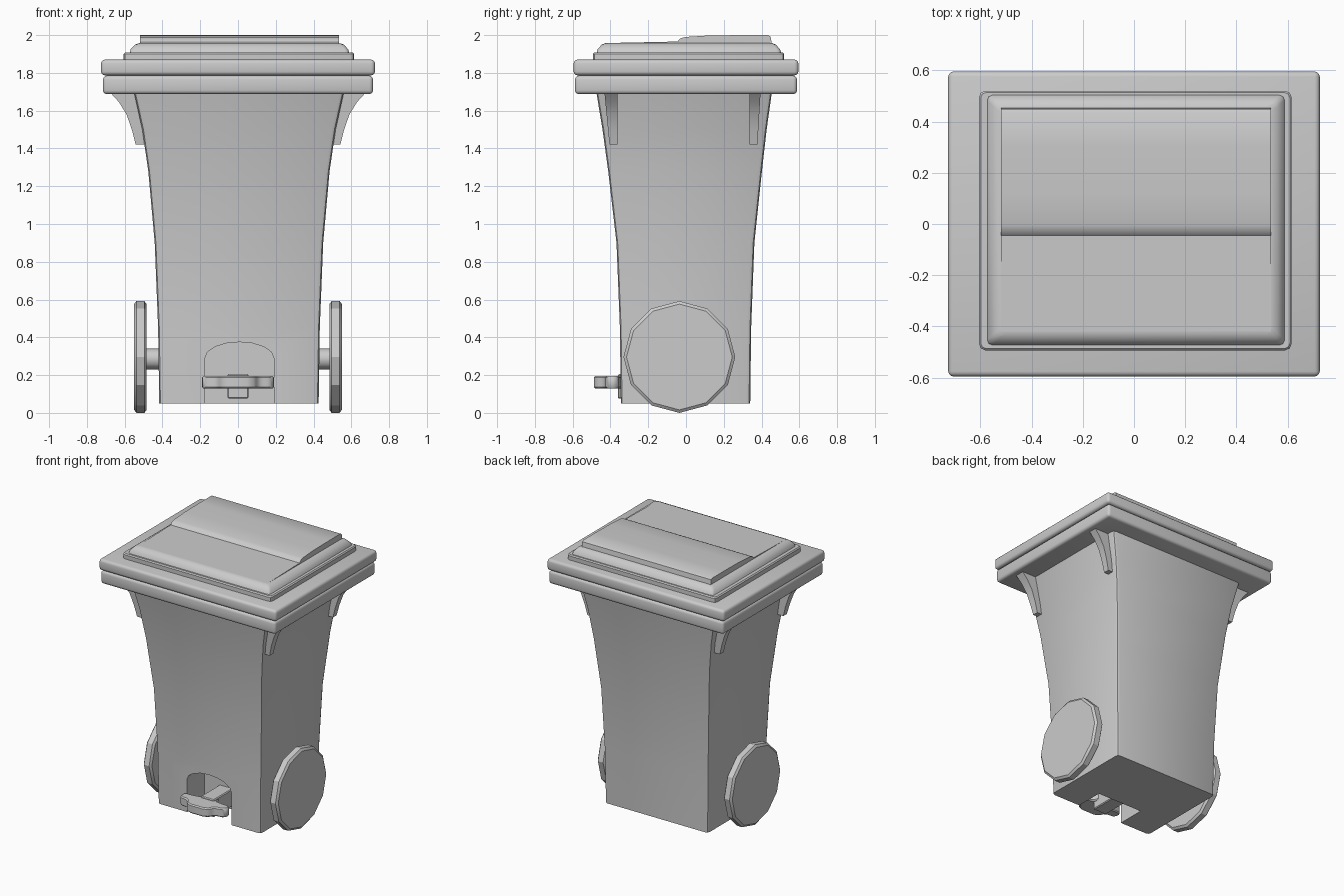
import bpy, bmesh, math

if "Cube" in bpy.data.objects:
    bpy.data.objects.remove(bpy.data.objects["Cube"])


def finish(name, bm, bevel=0.0, segs=2, angle=35):
    bmesh.ops.recalc_face_normals(bm, faces=bm.faces)
    if bevel:
        bmesh.ops.bevel(bm, geom=list(bm.edges), offset=bevel, segments=segs,
                        affect='EDGES', profile=0.5, clamp_overlap=True)
    me = bpy.data.meshes.new(name)
    bm.to_mesh(me)
    bm.free()
    ob = bpy.data.objects.new(name, me)
    bpy.context.collection.objects.link(ob)
    smooth(ob, angle)
    return ob


def smooth(ob, angle=35):
    bpy.ops.object.select_all(action='DESELECT')
    ob.select_set(True)
    bpy.context.view_layer.objects.active = ob
    bpy.ops.object.shade_smooth_by_angle(angle=math.radians(angle))


def loft(name, rings, **kw):
    """Skin a stack of closed rings and cap both ends."""
    bm = bmesh.new()
    vs = [[bm.verts.new(p) for p in r] for r in rings]
    n = len(rings[0])
    for a, b in zip(vs, vs[1:]):
        for i in range(n):
            j = (i + 1) % n
            bm.faces.new((a[i], a[j], b[j], b[i]))
    bm.faces.new(vs[0][::-1])
    bm.faces.new(vs[-1])
    return finish(name, bm, **kw)


def prism(name, pts, axis, a, b, **kw):
    """Extrude a 2D outline along an axis from a to b."""
    put = {'x': lambda u, v, t: (t, u, v),
           'y': lambda u, v, t: (u, t, v),
           'z': lambda u, v, t: (u, v, t)}[axis]
    return loft(name, [[put(u, v, t) for u, v in pts] for t in (a, b)], **kw)


def rect(x0, x1, y0, y1, z, r=0.0):
    """Rectangle ring, with rounded corners when r is given."""
    if not r:
        return [(x0, y0, z), (x1, y0, z), (x1, y1, z), (x0, y1, z)]
    out = []
    for cx, cy, a0 in ((x0 + r, y0 + r, 180), (x1 - r, y0 + r, 270),
                       (x1 - r, y1 - r, 0), (x0 + r, y1 - r, 90)):
        for k in range(3):
            a = math.radians(a0 + 45 * k)
            out.append((cx + r * math.cos(a), cy + r * math.sin(a), z))
    return out


# Flared bin body: z, half width, front y, back y
sections = [(0.05, 0.422, -0.345, 0.340), (0.45, 0.428, -0.350, 0.345),
            (0.90, 0.446, -0.368, 0.362), (1.28, 0.480, -0.412, 0.402),
            (1.50, 0.512, -0.442, 0.427), (1.70, 0.556, -0.475, 0.455)]
body = loft("bin_body", [rect(0.005 - w, 0.005 + w, f, b, z, 0.022)
                         for z, w, f, b in sections])

# Arched foot recess cut into the front
arch = [(-0.175, -0.05), (0.19, -0.05), (0.19, 0.29)]
arch += [(0.0075 + 0.1825 * math.cos(t * math.pi / 8),
          0.29 + 0.085 * math.sin(t * math.pi / 8)) for t in range(1, 8)]
arch += [(-0.175, 0.29)]
cutter = prism("recess_cutter", arch, 'y', -0.6, -0.14)
cutter.hide_render = True
mod = body.modifiers.new("recess", 'BOOLEAN')
mod.object = cutter
mod.operation = 'DIFFERENCE'
mod.solver = 'EXACT'
bpy.context.view_layer.objects.active = body
bpy.ops.object.modifier_apply(modifier="recess")
bpy.data.objects.remove(cutter)
smooth(body, 30)

# Rims: body rim below, lid rim above
for name, w, d, z0, z1 in (("body_rim", 0.715, 0.588, 1.688, 1.785),
                           ("lid_rim", 0.725, 0.595, 1.787, 1.870)):
    loft(name, [rect(-w, w, -d, d, z) for z in (z0, z1)], bevel=0.02, segs=3)

# Stepped lid: base ring, sloped panel, raised rear panel
loft("lid_ring", [rect(-0.605, 0.615, -0.493, 0.52, 1.86, 0.025),
                  rect(-0.605, 0.615, -0.493, 0.52, 1.900, 0.025),
                  rect(-0.598, 0.608, -0.486, 0.513, 1.908, 0.02)])
panel = loft("lid_panel", [rect(-0.575, 0.59, -0.475, 0.505, 1.90, 0.02),
                           rect(-0.568, 0.583, -0.468, 0.498, 1.925, 0.02),
                           rect(-0.545, 0.56, -0.446, 0.475, 1.95, 0.02),
                           rect(-0.52, 0.535, -0.425, 0.455, 1.958, 0.02)])
prism("lid_raised_panel",
      [(-0.42, 1.94), (-0.42, 1.958), (-0.045, 1.966), (-0.03, 1.982), (-0.005, 1.990),
       (0.12, 1.998), (0.30, 2.0), (0.435, 2.0), (0.448, 1.992), (0.456, 1.94)],
      'x', -0.52, 0.535)

# Curved corner brackets under the rim
outer = [(0.68, 1.70), (0.63, 1.645), (0.59, 1.58), (0.562, 1.50), (0.542, 1.42)]
for side, s in (("right", 1), ("left", -1)):
    for end, lo, hi, top_lo, top_hi in (("front", -0.405, -0.362, -0.432, -0.362),
                                        ("back", 0.335, 0.378, 0.335, 0.395)):
        rings = []
        for x, z in outer:
            t = (z - 1.42) / 0.28
            y0, y1 = lo + (top_lo - lo) * t, hi + (top_hi - hi) * t
            rings.append([(s * 0.46, y0, z), (s * x, y0, z),
                          (s * x, y1, z), (s * 0.46, y1, z)])
        loft(f"{end}_{side}_bracket", rings)

# Twelve-sided wheels with chamfered rims, on stub axles
def disc(x, r, n, zc):
    return [(x, -0.035 + r * math.sin(2 * math.pi * k / n),
             zc + r * math.cos(2 * math.pi * k / n)) for k in range(n)]


for side, s in (("right", 1), ("left", -1)):
    loft(f"{side}_wheel", [disc(s * x, r, 12, 0.296) for x, r in
                           ((0.484, 0.280), (0.496, 0.296), (0.538, 0.296), (0.55, 0.280))],
         angle=20)
    loft(f"{side}_axle", [disc(s * x, 0.055, 12, 0.286) for x in (0.38, 0.49)])

# Lobed foot pedal and its arm
half = [(0.055, -0.30), (0.07, -0.345), (0.12, -0.352), (0.17, -0.355), (0.19, -0.375),
        (0.188, -0.405), (0.165, -0.425), (0.13, -0.428), (0.105, -0.44),
        (0.09, -0.47), (0.055, -0.488)]
outline = half + [(-x, y) for x, y in reversed(half)]
prism("foot_pedal", outline, 'z', 0.128, 0.195, bevel=0.008, segs=1)
loft("pedal_arm", [rect(-0.055, 0.055, -0.36, -0.12, z) for z in (0.075, 0.205)],
     bevel=0.006, segs=1)
